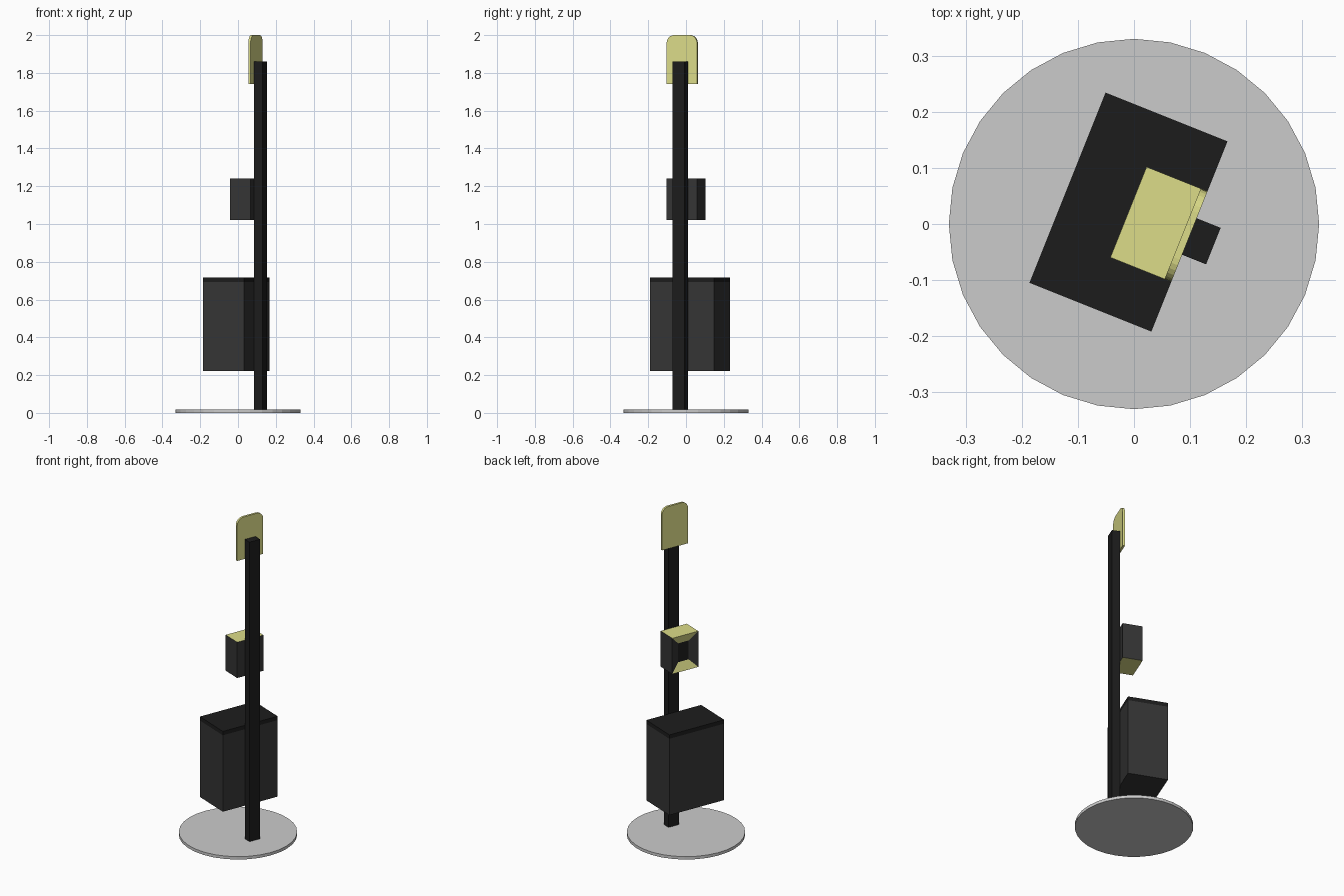
import bpy, bmesh, math
from mathutils import Matrix

if "Cube" in bpy.data.objects:
    bpy.data.objects.remove(bpy.data.objects["Cube"])

ROT = Matrix.Rotation(math.radians(-21.8), 4, 'Z')  # whole assembly is turned on the base
VC = 0.016                                          # shared centre line of the parts


def material(name, rgb):
    m = bpy.data.materials.new(name)
    m.diffuse_color = (*rgb, 1)
    m.use_nodes = True
    m.node_tree.nodes["Principled BSDF"].inputs["Base Color"].default_value = m.diffuse_color
    return m


dark = material("dark_grey", (0.035, 0.035, 0.035))
black = material("black", (0.012, 0.012, 0.012))
yellow = material("pale_yellow", (0.72, 0.72, 0.25))


def finish(name, bm, mats, rot=True):
    bmesh.ops.recalc_face_normals(bm, faces=bm.faces)
    if rot:
        bm.transform(ROT)
    me = bpy.data.meshes.new(name)
    bm.to_mesh(me)
    bm.free()
    for m in mats:
        me.materials.append(m)
    ob = bpy.data.objects.new(name, me)
    bpy.context.collection.objects.link(ob)
    return ob


def box_mesh(u0, u1, width, z0, z1):
    bm = bmesh.new()
    size = Matrix.Diagonal((u1 - u0, width, z1 - z0, 1))
    bmesh.ops.create_cube(bm, size=1, matrix=Matrix.Translation(
        ((u0 + u1) / 2, VC, (z0 + z1) / 2)) @ size)
    return bm


# Round base
bm = bmesh.new()
bmesh.ops.create_cone(bm, cap_ends=True, segments=32, radius1=0.33, radius2=0.33,
                      depth=0.018, matrix=Matrix.Translation((0, 0, 0.009)))
finish("base_plate", bm, [], rot=False)

# Post, bin and lid
finish("post", box_mesh(0.10, 0.146, 0.07, 0.018, 1.86), [black])
finish("bin", box_mesh(-0.134, 0.10, 0.365, 0.222, 0.692), [dark])
finish("bin_lid", box_mesh(-0.134, 0.10, 0.365, 0.692, 0.716), [black])

# Dispenser: yellow top and bottom, tapered recess in the outer face
bm = box_mesh(-0.017, 0.10, 0.174, 1.02, 1.24)
front = min(bm.faces, key=lambda f: f.calc_center_median().x)
bmesh.ops.inset_region(bm, faces=[front], thickness=0.052, use_even_offset=True)
for v in front.verts:
    v.co.x += 0.02
bm.normal_update()
for f in bm.faces:
    if abs(f.normal.z) > 0.1:
        f.material_index = 1
front.material_index = 2
finish("dispenser", bm, [dark, yellow, black])

# Sign with rounded top corners
half, r, z0, z1 = 0.0865, 0.042, 1.74, 2.0
right = [(half - r + r * math.cos(a), z1 - r + r * math.sin(a))
         for a in (math.radians(15 * i) for i in range(7))]
outline = [(half, z0)] + right + [(-y, z) for y, z in reversed(right)] + [(-half, z0)]
bm = bmesh.new()
face = bm.faces.new([bm.verts.new((0.087, VC + y, z)) for y, z in outline])
ext = bmesh.ops.extrude_face_region(bm, geom=[face], use_keep_orig=True)
for g in ext["geom"]:
    if isinstance(g, bmesh.types.BMVert):
        g.co.x += 0.013
finish("sign", bm, [yellow])
